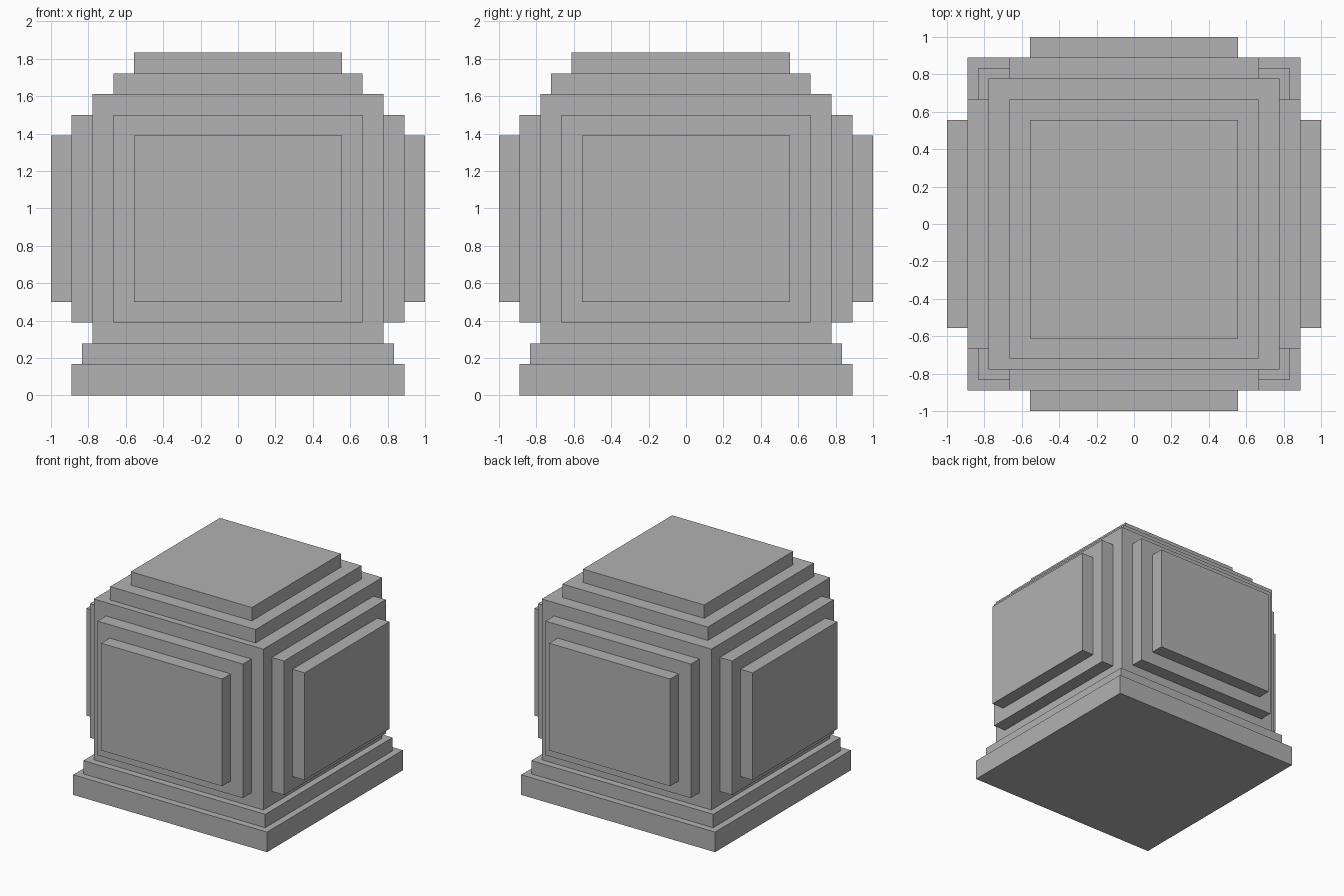
import bpy
from math import radians
from mathutils import Matrix, Vector

cube = bpy.data.objects.get("Cube")
if cube:
    bpy.data.objects.remove(cube, do_unlink=True)

U = 1 / 18  # modelling grid step

stone = bpy.data.materials.new("grey_stone")
stone.use_nodes = True
stone.diffuse_color = (0.445, 0.445, 0.445, 1)
stone.node_tree.nodes["Principled BSDF"].inputs["Base Color"].default_value = stone.diffuse_color


def box(name, low, high, turn=0):
    """Box between two corners in grid steps, turned about the z axis."""
    low, high = Vector(low) * U, Vector(high) * U
    bpy.ops.mesh.primitive_cube_add(size=1)
    obj = bpy.context.object
    obj.name = name
    obj.data.transform(Matrix.Rotation(radians(turn), 4, "Z")
                       @ Matrix.Translation((low + high) / 2)
                       @ Matrix.Diagonal((*(high - low), 1)))
    obj.data.materials.append(stone)


# Stepped base and main block
box("base_slab", (-16, -16, 0), (16, 16, 3))
box("base_step", (-15, -15, 3), (15, 15, 5))
box("main_block", (-14, -14, 5), (14, 14, 29))

# Stepped cap, slightly deeper towards the front
box("cap_lower", (-12, -13, 29), (12, 12, 31))
box("cap_upper", (-10, -11, 31), (10, 10, 33))

# Two stacked panels on each side
for side, turn in (("front", 0), ("left", 90), ("back", 180), ("right", 270)):
    box(side + "_panel_inner", (-12, -16, 7), (12, -14, 27), turn)
    box(side + "_panel_outer", (-10, -18, 9), (10, -16, 25), turn)
